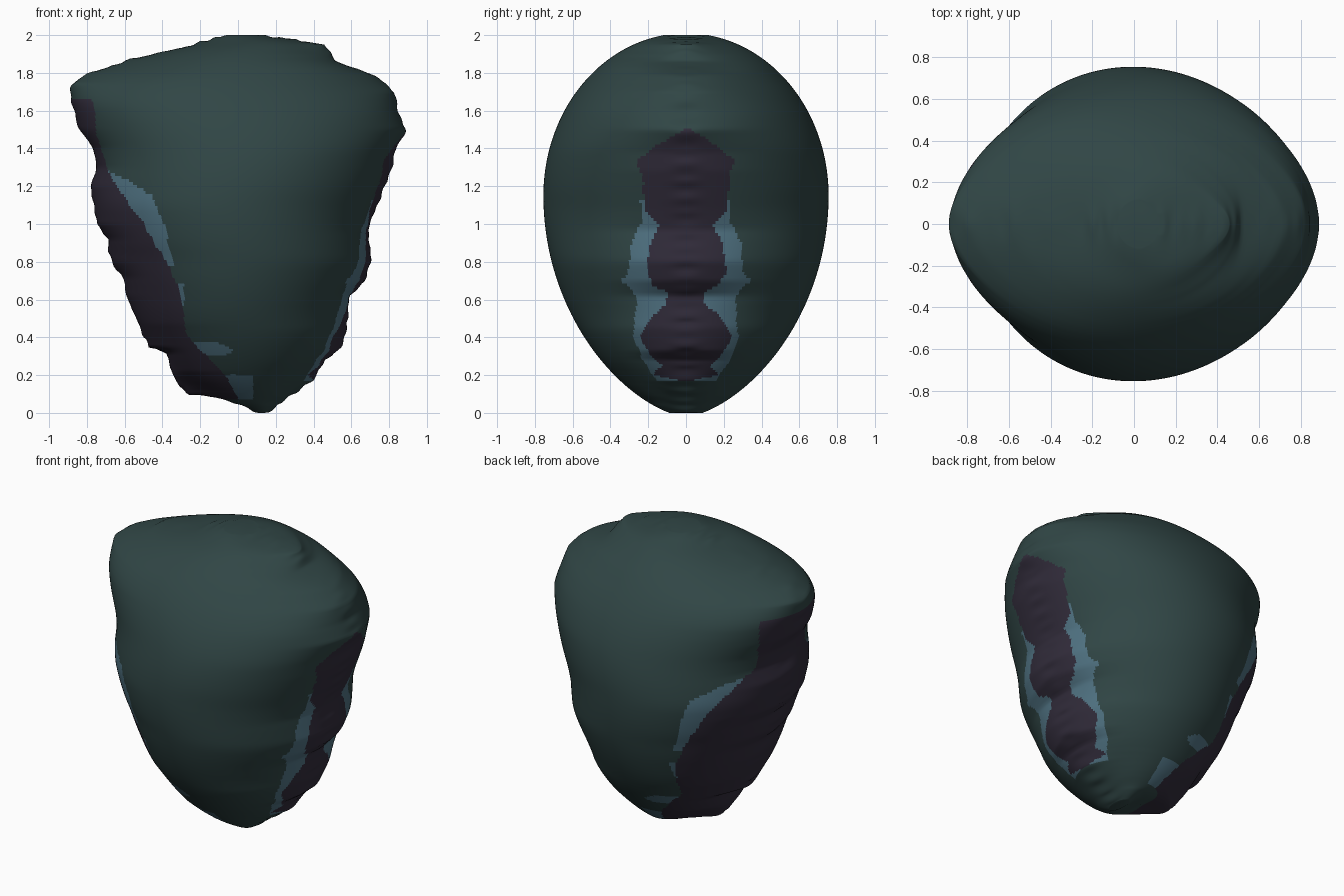
import bpy, bmesh, math
from mathutils import Vector, noise

cube = bpy.data.objects.get("Cube")
if cube:
    bpy.data.objects.remove(cube, do_unlink=True)

ROWS, SEGS = 190, 300


def material(name, colour):
    m = bpy.data.materials.new(name)
    m.use_nodes = True
    m.diffuse_color = (*colour, 1)
    m.node_tree.nodes["Principled BSDF"].inputs["Base Color"].default_value = (*colour, 1)
    return m


def lerp(points, t):
    """Piecewise linear lookup in ascending (t, value) pairs."""
    if t <= points[0][0]:
        return points[0][1]
    for (a, va), (b, vb) in zip(points, points[1:]):
        if t <= b:
            return va + (vb - va) * (t - a) / (b - a)
    return points[-1][1]


# Rim outline as (height, x)
LEFT = [(0, .08), (.03, .04), (.07, -.06), (.1, -.27), (.2, -.35), (.32, -.38), (.35, -.47),
        (.5, -.54), (.62, -.59), (.72, -.61), (.8, -.67), (.92, -.69), (1, -.75), (1.2, -.78),
        (1.3, -.75), (1.4, -.77), (1.5, -.84), (1.65, -.88), (1.74, -.89), (1.8, -.78),
        (1.87, -.58), (1.92, -.35), (1.96, -.2), (2, -.08)]
RIGHT = [(0, .16), (.07, .25), (.17, .4), (.28, .46), (.33, .54), (.45, .58), (.62, .59),
         (.7, .67), (.8, .71), (.97, .69), (1.08, .73), (1.28, .81), (1.38, .83), (1.5, .89),
         (1.6, .85), (1.7, .83), (1.79, .72), (1.86, .52), (1.95, .46), (2, .12)]

# Colour borders: x on the wide side, distance from the rim plane on the narrow side
WIDE_DARK = [(.08, 0), (.2, -.07), (.3, -.16), (.4, -.27), (.65, -.31), (.8, -.38), (1, -.5),
             (1.2, -.64), (1.3, -.7), (1.5, -.75), (1.66, -.77)]
NARROW_DARK = [(.17, .02), (.2, .17), (.25, .13), (.3, .19), (.4, .24), (.5, .19), (.58, .1),
               (.64, .09), (.67, .17), (.75, .21), (.9, .19), (1, .14), (1.06, .21),
               (1.25, .23), (1.33, .26), (1.4, .18), (1.5, .02)]
NARROW_BLUE = [(.18, .16), (.3, .24), (.4, .28), (.6, .26), (.65, .28), (.7, .35), (.75, .3),
               (.9, .29), (1.02, .23), (1.12, .24)]
WIDE_BLUE = [(.78, -.33), (.9, -.37), (1, -.39), (1.15, -.46), (1.22, -.56), (1.28, -.69)]


def smoothed(points, z):
    r = min(.12, z, 2 - z)
    return sum(lerp(points, z + r * k / 4) for k in range(-4, 5)) / 9


def depth(z):
    t = (z - 1.15) / (.86 if z > 1.15 else 1.17)
    return .755 * (1 - t * t) ** (.5 if z > 1.15 else .64)


def colour_index(p):
    x, y, z = p.x, abs(p.y), p.z
    ragged = .012 * noise.noise(p * 14)
    if x > .12 and z > .17:
        if z < 1.5 and y < lerp(NARROW_DARK, z) + ragged:
            return 1
        if z < 1.13 and y < lerp(NARROW_BLUE, z) + ragged:
            return 2
    elif z < 1.66:
        if z > .07 and x < lerp(WIDE_DARK, z) + ragged:
            return 1
        if .77 < z < 1.28 and x < lerp(WIDE_BLUE, z) + ragged:
            return 2
        if .53 < z < .68 and x < -.285 + ragged:
            return 2
        if .3 < z < .375 + ragged and x < -.02 - 2 * abs(z - .33):
            return 2
        if .07 < z < .2 + ragged and x < .08:
            return 2
    return 0


# Rounded shell from stacked oval rings, with a rough raised seam round the rim
bm = bmesh.new()
rings = []
for i in range(ROWS + 1):
    z = 1 - math.cos(math.pi * (.015 + .97 * i / ROWS)) 
    z = max(0, min(2, 1 + (z - 1) * 1.0012))
    soft = smoothed(LEFT, z), smoothed(RIGHT, z)
    hard = lerp(LEFT, z), lerp(RIGHT, z)
    ring = []
    for j in range(SEGS):
        c, s = math.cos(math.tau * j / SEGS), math.sin(math.tau * j / SEGS)
        w = abs(c) ** 8
        lo, hi = (a + (b - a) * w for a, b in zip(soft, hard))
        p = Vector(((lo + hi) / 2 + c * (hi - lo) / 2, s * depth(z), z))
        out = Vector((p.x, 0, p.z - 1.1)).normalized()
        seam = math.exp(-(p.y / .07) ** 2)
        p += out * seam * .014 * noise.noise(Vector((p.x * 18, 0, p.z * 18)))
        p.z = max(0, min(2, p.z))
        ring.append(bm.verts.new(p))
    rings.append(ring)
for a, b in zip(rings, rings[1:]):
    for j in range(SEGS):
        k = (j + 1) % SEGS
        bm.faces.new((a[j], a[k], b[k], b[j]))
bm.faces.new(rings[0][::-1])
bm.faces.new(rings[-1])
for f in bm.faces:
    f.material_index = colour_index(f.calc_center_median())
    f.smooth = True

mesh = bpy.data.meshes.new("stone_shell")
bm.to_mesh(mesh)
bm.free()
for m in (material("deep_green", (.030, .061, .060)),
          material("dark_purple", (.031, .025, .043)),
          material("slate_blue", (.080, .170, .225))):
    mesh.materials.append(m)
shell = bpy.data.objects.new("stone_shell", mesh)
bpy.context.collection.objects.link(shell)
